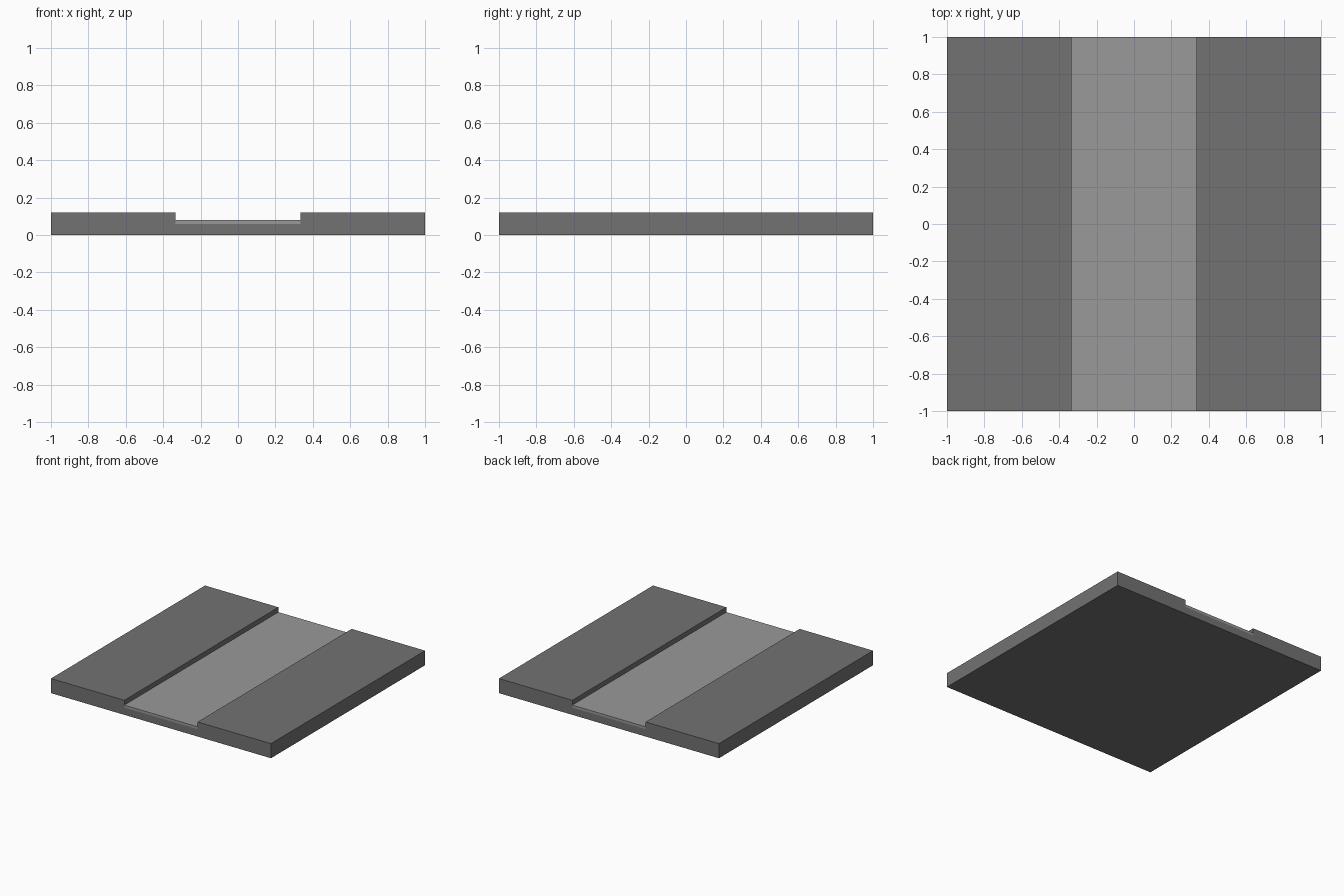
import bpy
import bmesh

if "Cube" in bpy.data.objects:
    bpy.data.objects.remove(bpy.data.objects["Cube"])

HALF = 1.0        # half the tile's width and length
LANE = 0.333      # half the channel's width
FLOOR, LANE_TOP, TOP = 0.06, 0.08, 0.12


def grey(name, value):
    mat = bpy.data.materials.new(name)
    mat.diffuse_color = (value, value, value, 1)
    mat.use_nodes = True
    mat.node_tree.nodes["Principled BSDF"].inputs["Base Color"].default_value = mat.diffuse_color
    return mat


def extrude_profile(name, profile, mat):
    """Sweep an x-z outline along y for the full length of the tile."""
    bm = bmesh.new()
    face = bm.faces.new([bm.verts.new((x, -HALF, z)) for x, z in profile])
    ext = bmesh.ops.extrude_face_region(bm, geom=[face])
    verts = [g for g in ext["geom"] if isinstance(g, bmesh.types.BMVert)]
    bmesh.ops.translate(bm, verts=verts, vec=(0, 2 * HALF, 0))
    bmesh.ops.recalc_face_normals(bm, faces=bm.faces)
    mesh = bpy.data.meshes.new(name)
    bm.to_mesh(mesh)
    bm.free()
    mesh.materials.append(mat)
    obj = bpy.data.objects.new(name, mesh)
    bpy.context.collection.objects.link(obj)
    return obj


# Slab with a shallow channel: half outline mirrored across x = 0
right = [(HALF, 0), (HALF, TOP), (LANE, TOP), (LANE, FLOOR)]
left = [(-x, z) for x, z in reversed(right)]
extrude_profile("base_slab", right + left, grey("dark_grey", 0.17))

# Paler strip lying in the channel
strip = [(-LANE, FLOOR), (LANE, FLOOR), (LANE, LANE_TOP), (-LANE, LANE_TOP)]
extrude_profile("path_strip", strip, grey("light_grey", 0.32))
